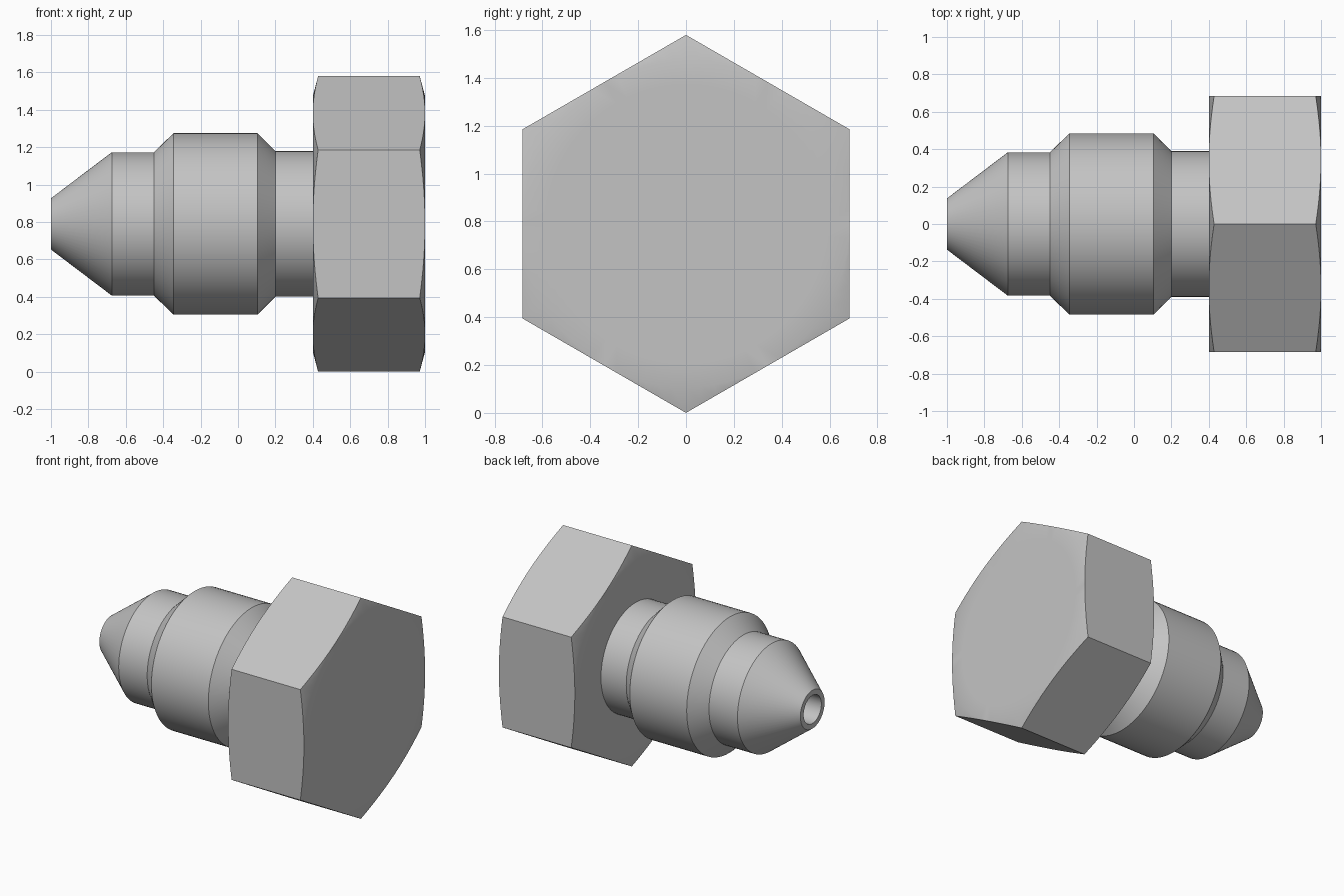
import bpy, bmesh
from math import pi, cos, sin, tan, radians

cube = bpy.data.objects.get("Cube")
if cube:
    bpy.data.objects.remove(cube, do_unlink=True)

SEG = 72
AXIS_Z = 0.79
APOTHEM = 0.684

steel = bpy.data.materials.new("plain_grey_steel")
steel.use_nodes = True
grey = (0.55, 0.55, 0.55, 1)
steel.diffuse_color = grey
steel.node_tree.nodes["Principled BSDF"].inputs["Base Color"].default_value = grey


def loft(name, rings):
    """Skin a list of rings around the x axis; each ring maps an angle to (x, radius)."""
    bm = bmesh.new()
    loops = []
    for ring in rings:
        loop = []
        for i in range(SEG):
            a = 2 * pi * i / SEG
            x, r = ring(a)
            loop.append(bm.verts.new((x, r * sin(a), AXIS_Z + r * cos(a))))
        loops.append(loop)
    for p, q in zip(loops, loops[1:]):
        for i in range(SEG):
            j = (i + 1) % SEG
            bm.faces.new((p[i], p[j], q[j], q[i]))
    bm.faces.new(loops[0])
    bm.faces.new(loops[-1])
    bmesh.ops.remove_doubles(bm, verts=bm.verts, dist=1e-5)
    bmesh.ops.recalc_face_normals(bm, faces=bm.faces)
    mesh = bpy.data.meshes.new(name)
    bm.to_mesh(mesh)
    bm.free()
    mesh.materials.append(steel)
    obj = bpy.data.objects.new(name, mesh)
    bpy.context.collection.objects.link(obj)
    bpy.ops.object.select_all(action="DESELECT")
    obj.select_set(True)
    bpy.context.view_layer.objects.active = obj
    bpy.ops.object.shade_smooth_by_angle(angle=radians(30))
    return obj


def circle(x, r):
    return lambda a: (x, r)


def hexagon(x, side):
    """Hexagon outline bent inward along x by the shallow corner chamfer."""
    def ring(a):
        r = APOTHEM / cos(a % (pi / 3) - pi / 6)
        return x + side * (r - APOTHEM) * tan(radians(15)), r
    return ring


# Hexagonal head with chamfered corners
loft("hex_head", [
    circle(0.4, APOTHEM * 0.85), circle(0.4, APOTHEM),
    hexagon(0.4, 1), hexagon(1.0, -1),
    circle(1.0, APOTHEM), circle(1.0, APOTHEM * 0.85),
])

# Turned body: blind bore, conical tip, collar and neck
profile = [
    (0.3, 0.1), (-1.0, 0.1), (-1.0, 0.137), (-0.675, 0.383),
    (-0.45, 0.383), (-0.345, 0.485), (0.105, 0.485),
    (0.2, 0.389), (0.41, 0.389),
]
loft("turned_body", [circle(x, r) for x, r in profile])
